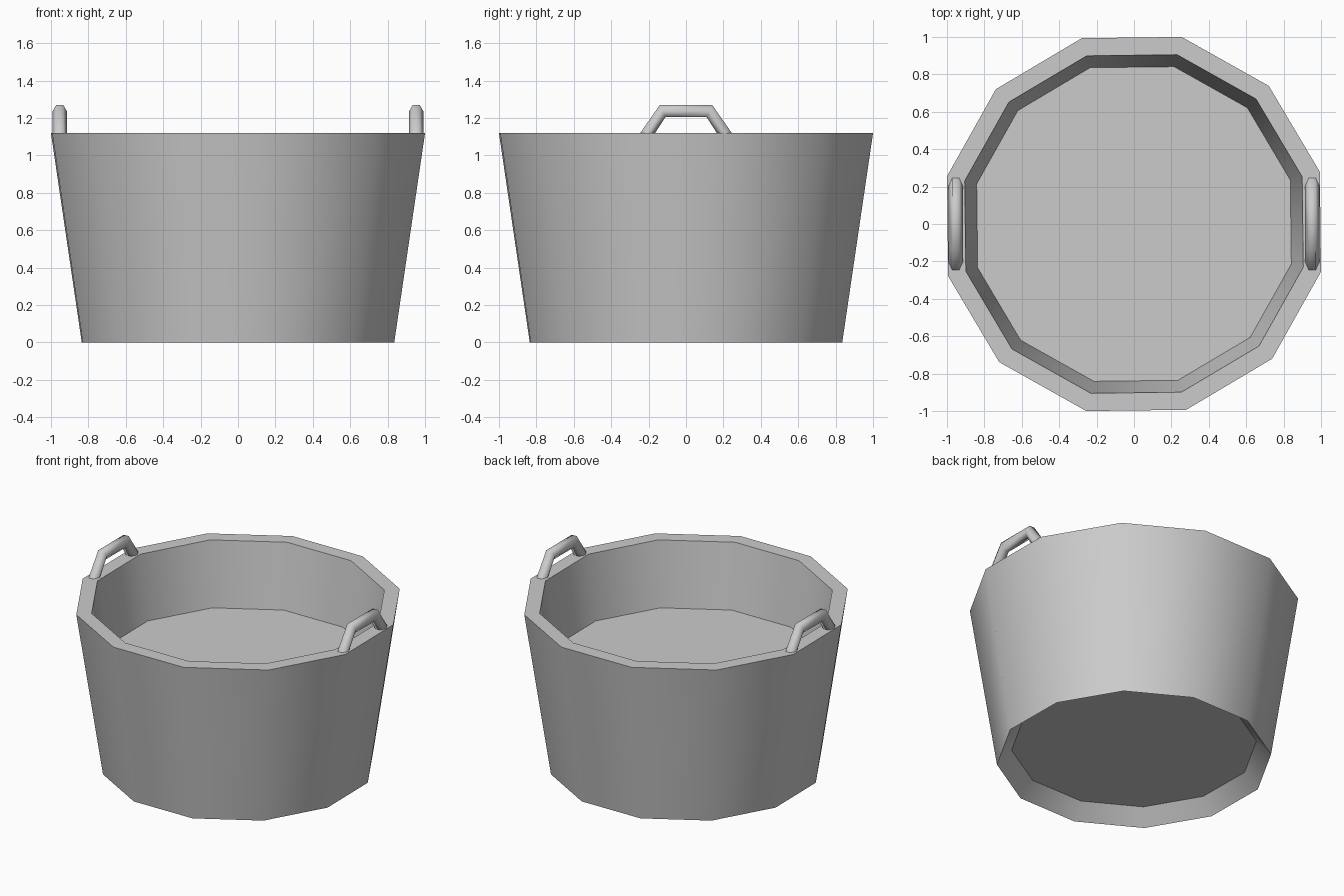
import bpy, bmesh, math

if "Cube" in bpy.data.objects:
    bpy.data.objects.remove(bpy.data.objects["Cube"])

def finish(name, bm, angle):
    bmesh.ops.recalc_face_normals(bm, faces=bm.faces)
    me = bpy.data.meshes.new(name)
    bm.to_mesh(me)
    bm.free()
    ob = bpy.data.objects.new(name, me)
    bpy.context.collection.objects.link(ob)
    bpy.ops.object.select_all(action='DESELECT')
    ob.select_set(True)
    bpy.context.view_layer.objects.active = ob
    bpy.ops.object.shade_smooth_by_angle(angle=math.radians(angle))
    return ob

def skin(name, rings, angle):
    """Bridge consecutive closed rings and cap both ends."""
    bm = bmesh.new()
    loops = [[bm.verts.new(p) for p in ring] for ring in rings]
    n = len(loops[0])
    for a, b in zip(loops, loops[1:]):
        for i in range(n):
            j = (i + 1) % n
            bm.faces.new((a[i], a[j], b[j], b[i]))
    bm.faces.new(loops[0])
    bm.faces.new(loops[-1])
    return finish(name, bm, angle)

# Tub: 12-sided tapered wall, recessed base, flat rim and raised inner floor
SIDES, PHASE = 12, math.radians(15.7)
def polygon(r, z):
    angs = [PHASE + math.tau * i / SIDES for i in range(SIDES)]
    return [(r * math.cos(a), r * math.sin(a), z) for a in angs]

profile = [(0.77, 0.10), (0.862, 0), (1.032, 1.12), (0.934, 1.12), (0.868, 0.68)]
skin("tub", [polygon(r, z) for r, z in profile], 40)

# Handles: hexagonal bar swept along a trapezoid, one on each side of the rim
outer = [(-0.245, 1.12), (-0.14, 1.27), (0.14, 1.27), (0.245, 1.12)]
inner = [(-0.165, 1.12), (-0.11, 1.205), (0.11, 1.205), (0.165, 1.12)]
R = 0.0375
def handle(name, x):
    rings = []
    for (oy, oz), (iy, iz) in zip(outer, inner):
        ring = []
        for k in range(6):
            a = math.tau * k / 6
            t = 0.5 + 0.5 * math.sin(a) / math.sin(math.pi / 3)
            ring.append((x + R * math.cos(a), iy + (oy - iy) * t, iz + (oz - iz) * t))
        rings.append(ring)
    skin(name, rings, 65)

handle("left_handle", -0.953)
handle("right_handle", 0.953)
